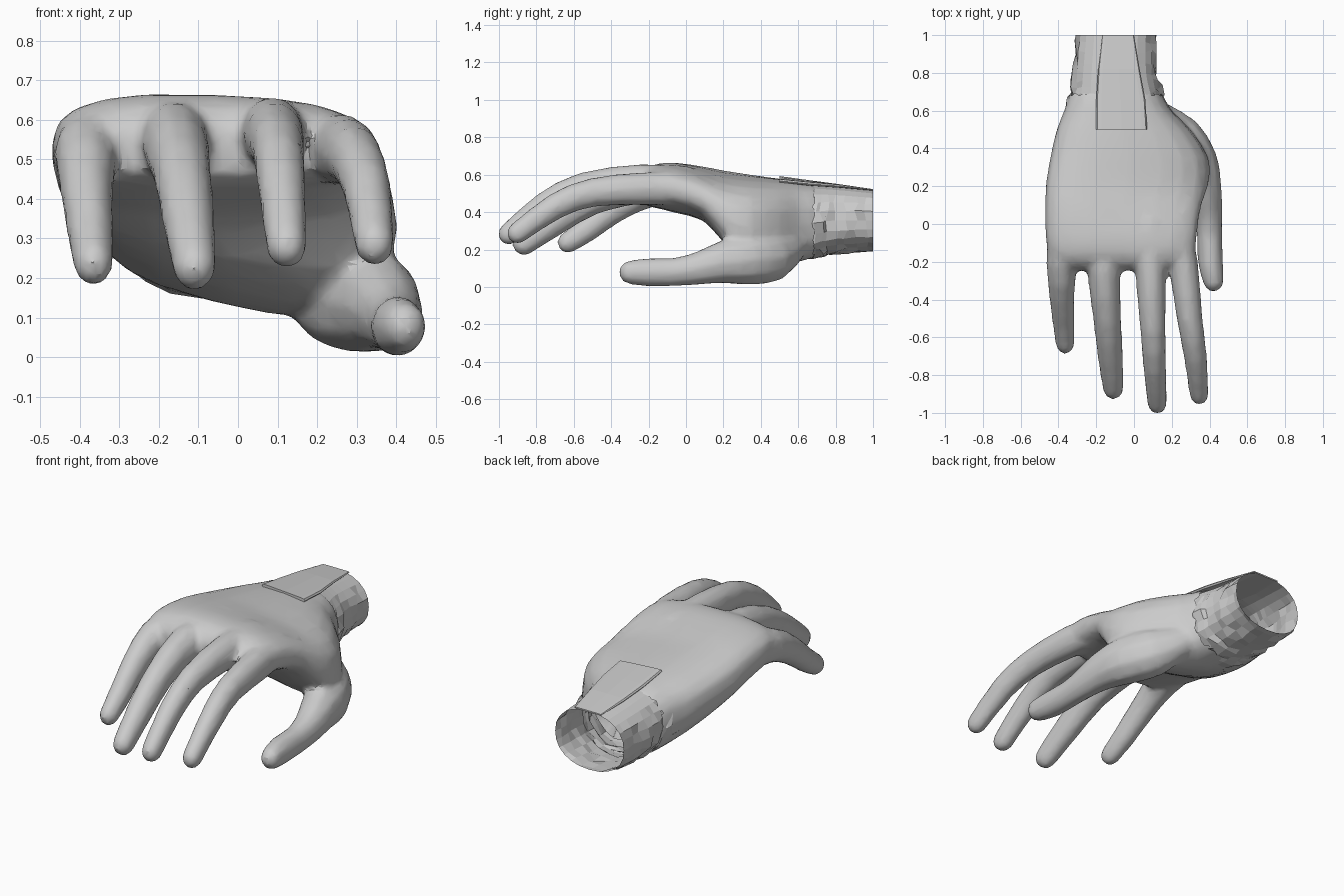
import bpy, bmesh, math, random
from mathutils import Vector

random.seed(4)
if "Cube" in bpy.data.objects:
    bpy.data.objects.remove(bpy.data.objects["Cube"])

skin = bpy.data.materials.new("light grey")
skin.use_nodes = True
GREY = (0.6, 0.6, 0.6, 1)
skin.diffuse_color = GREY
skin.node_tree.nodes["Principled BSDF"].inputs["Base Color"].default_value = GREY


def refine(rows, steps):
    """Catmull-Rom interpolation through rows of numbers."""
    out = []
    for i in range(len(rows) - 1):
        a, b = rows[max(i - 1, 0)], rows[i]
        c, d = rows[i + 1], rows[min(i + 2, len(rows) - 1)]
        for s in range(steps):
            t = s / steps
            out.append([q + 0.5 * t * (r - p + t * (2 * p - 5 * q + 4 * r - w + t * (3 * (q - r) + w - p)))
                        for p, q, r, w in zip(a, b, c, d)])
    return out + [list(rows[-1])]


def loft(name, rings, closed=True):
    """Skin a list of rings, with both ends closed or open."""
    bm = bmesh.new()
    loops = [[bm.verts.new(p) for p in ring] for ring in rings]
    n = len(loops[0])
    for a, b in zip(loops, loops[1:]):
        for i in range(n):
            j = (i + 1) % n
            bm.faces.new((a[i], a[j], b[j], b[i]))
    if closed:
        bm.faces.new(loops[0])
        bm.faces.new(loops[-1])
    bmesh.ops.recalc_face_normals(bm, faces=bm.faces)
    mesh = bpy.data.meshes.new(name)
    bm.to_mesh(mesh)
    bm.free()
    mesh.materials.append(skin)
    obj = bpy.data.objects.new(name, mesh)
    bpy.context.collection.objects.link(obj)
    return obj


def section(row, n, power):
    """Tilted rounded section: y, x range, top at each side, bottom at each side."""
    y, x0, x1, top0, top1, low0, low1 = row
    ring = []
    for k in range(n):
        a = 2 * math.pi * k / n
        c, s = math.cos(a), math.sin(a)
        u = 0.5 + 0.5 * math.copysign(abs(c) ** power, c)
        v = 0.5 + 0.5 * math.copysign(abs(s) ** power, s)
        top, low = top0 + (top1 - top0) * u, low0 + (low1 - low0) * u
        ring.append(Vector((x0 + (x1 - x0) * u, y, low + (top - low) * v)))
    return ring


def digit(name, path, sides=10, tall=1.15):
    """Finger tube through x, y, z, radius points, ending in a rounded tip."""
    rows = refine(path, 2)
    x, y, z, r = rows[-1]
    end = Vector((x, y, z))
    along = (end - Vector(rows[-2][:3])).normalized()
    for forward, shrink in ((0.5, 0.87), (0.88, 0.55), (1.02, 0.25)):
        rows.append([*(end + along * r * forward), r * shrink])
    pts = [Vector(row[:3]) for row in rows]
    rings = []
    for i, p in enumerate(pts):
        t = (pts[min(i + 1, len(pts) - 1)] - pts[max(i - 1, 0)]).normalized()
        side = t.cross(Vector((0, 0, 1))).normalized()
        up = side.cross(t)
        radius = rows[i][3] + 0.002
        rings.append([p + side * radius * math.cos(2 * math.pi * k / sides)
                      + up * radius * tall * math.sin(2 * math.pi * k / sides) for k in range(sides)])
    return loft(name, rings)


# Palm, from wrist to knuckles
palm = [
    (0.70, -0.34, 0.145, 0.555, 0.545, 0.19, 0.14),
    (0.60, -0.37, 0.20, 0.575, 0.55, 0.21, 0.09),
    (0.50, -0.41, 0.30, 0.60, 0.55, 0.24, 0.04),
    (0.35, -0.445, 0.395, 0.63, 0.55, 0.28, 0.06),
    (0.21, -0.467, 0.395, 0.655, 0.56, 0.32, 0.18),
    (0.09, -0.472, 0.355, 0.67, 0.60, 0.36, 0.35),
    (-0.05, -0.47, 0.335, 0.678, 0.645, 0.39, 0.40),
    (-0.15, -0.455, 0.325, 0.668, 0.65, 0.42, 0.42),
    (-0.21, -0.43, 0.30, 0.635, 0.625, 0.43, 0.44),
    (-0.245, -0.40, 0.28, 0.58, 0.58, 0.46, 0.47),
]
hand = loft("hand", [section(r, 20, 0.75) for r in refine(palm, 2)])

# Fingers and thumb
digits = {
    "little_finger": [
        (-0.38, 0.02, 0.53, 0.075), (-0.383, -0.20, 0.515, 0.080), (-0.382, -0.38, 0.42, 0.066),
        (-0.372, -0.53, 0.305, 0.057), (-0.365, -0.635, 0.235, 0.049)],
    "ring_finger": [
        (-0.16, 0.02, 0.55, 0.075), (-0.16, -0.24, 0.545, 0.086), (-0.142, -0.50, 0.47, 0.073),
        (-0.125, -0.70, 0.35, 0.066), (-0.11, -0.87, 0.228, 0.054)],
    "middle_finger": [
        (0.08, 0.02, 0.56, 0.075), (0.087, -0.24, 0.565, 0.080), (0.10, -0.55, 0.535, 0.067),
        (0.11, -0.76, 0.435, 0.060), (0.123, -0.95, 0.28, 0.051)],
    "index_finger": [
        (0.22, 0.04, 0.52, 0.075), (0.262, -0.22, 0.525, 0.077), (0.295, -0.50, 0.505, 0.067),
        (0.325, -0.70, 0.43, 0.060), (0.345, -0.905, 0.285, 0.049)],
    "thumb": [
        (0.12, 0.60, 0.23, 0.060), (0.24, 0.47, 0.165, 0.115), (0.325, 0.33, 0.145, 0.118),
        (0.366, 0.19, 0.13, 0.098), (0.39, 0.07, 0.10, 0.077), (0.40, -0.06, 0.08, 0.066),
        (0.405, -0.20, 0.078, 0.066), (0.42, -0.30, 0.078, 0.055)],
}
parts = [digit(name, path) for name, path in digits.items()]

# Fuse palm and digits into one skin, softened at the joins and faceted
bpy.ops.object.select_all(action="DESELECT")
for part in parts + [hand]:
    part.select_set(True)
bpy.context.view_layer.objects.active = hand
bpy.ops.object.join()
fuse = hand.modifiers.new("fuse", "REMESH")
fuse.mode = "VOXEL"
fuse.voxel_size = 0.016
soften = hand.modifiers.new("soften", "SMOOTH")
soften.factor = 0.5
soften.iterations = 6
facet = hand.modifiers.new("facet", "DECIMATE")
facet.ratio = 0.2
for modifier in ("fuse", "soften", "facet"):
    bpy.ops.object.modifier_apply(modifier=modifier)

# Open the wrist end into the forearm
bm = bmesh.new()
bm.from_mesh(hand.data)
inner = [f for f in bm.faces if f.calc_center_median().y > 0.66 and f.normal.y > 0.6]
bmesh.ops.delete(bm, geom=inner, context="FACES")
bm.to_mesh(hand.data)
bm.free()
hand.data.materials.clear()
hand.data.materials.append(skin)
bpy.ops.object.shade_smooth_by_angle(angle=math.radians(25))

# Hollow forearm with rough facets away from its smooth top
arm = [
    (0.54, -0.375, 0.21, 0.58, 0.555, 0.21, 0.09),
    (0.66, -0.35, 0.165, 0.56, 0.55, 0.18, 0.125),
    (0.80, -0.33, 0.125, 0.545, 0.54, 0.17, 0.17),
    (1.00, -0.31, 0.12, 0.52, 0.52, 0.19, 0.19),
]
rings = [section(r, 24, 0.9) for r in refine(arm, 4)]
for ring in rings[:-1]:
    middle = sum(ring, Vector()) / len(ring)
    for k, p in enumerate(ring):
        if not 3 <= k <= 9:
            p += (middle - p) * random.uniform(-0.04, 0.07)
            p.y += random.uniform(-0.015, 0.015)
loft("forearm", rings, closed=False)

# Smooth raised band along the top of the wrist
band = [
    (0.50, -0.20, 0.07, 0.595, 0.577, 0.575, 0.557),
    (0.66, -0.20, 0.06, 0.572, 0.562, 0.55, 0.54),
    (0.82, -0.19, 0.03, 0.55, 0.548, 0.53, 0.53),
    (1.00, -0.17, 0.00, 0.523, 0.523, 0.515, 0.515),
]
loft("wrist_band", [section(r, 12, 0.35) for r in band])
